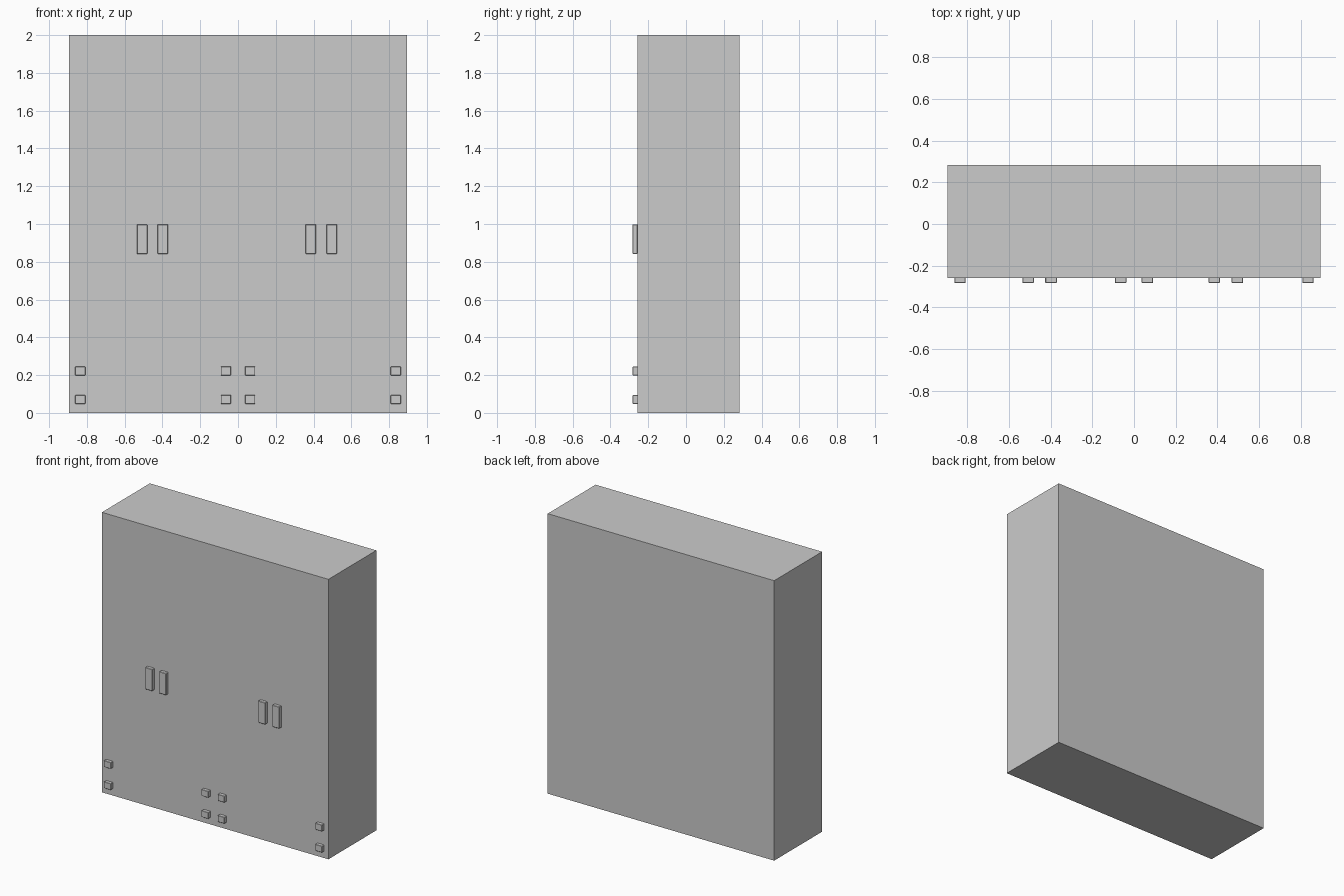
import bpy

if "Cube" in bpy.data.objects:
    bpy.data.objects.remove(bpy.data.objects["Cube"])

HALF_W, BACK, CARCASS_FRONT, FACE, GRIP = 0.895, 0.283, -0.235, -0.258, -0.283


def box(name, x0, x1, y0, y1, z0, z1, bevel=0.0):
    bpy.ops.mesh.primitive_cube_add(
        size=1, location=((x0 + x1) / 2, (y0 + y1) / 2, (z0 + z1) / 2))
    ob = bpy.context.object
    ob.name = name
    ob.scale = (x1 - x0, y1 - y0, z1 - z0)
    bpy.ops.object.transform_apply(location=False, rotation=False, scale=True)
    if bevel:
        mod = ob.modifiers.new("soft_edges", 'BEVEL')
        mod.width = bevel
        mod.segments = 1
    return ob


# Main cabinet body
box("carcass", -HALF_W, HALF_W, CARCASS_FRONT, BACK, 0, 2)

# Four flush doors
door_w = HALF_W / 2
for i in range(4):
    x = -HALF_W + i * door_w
    box(f"door_{i + 1}", x, x + door_w, FACE, CARCASS_FRONT, 0.28, 2)

# Upright door handles, in pairs beside the door seams
for i, x in enumerate((-0.508, -0.398, 0.385, 0.496)):
    box(f"door_handle_{i + 1}", x - 0.028, x + 0.028, GRIP, FACE + 0.002,
        0.842, 0.998, bevel=0.003)

# Two rows of two drawers, each with two square knobs
for row, (z0, z1, zk) in enumerate(((0, 0.145, 0.071), (0.145, 0.28, 0.222))):
    for side, x0 in (("left", -HALF_W), ("right", 0)):
        box(f"drawer_{side}_{row + 1}", x0, x0 + HALF_W, FACE, CARCASS_FRONT, z0, z1)
    for i, x in enumerate((-0.835, -0.064, 0.064, 0.835)):
        box(f"drawer_knob_{row + 1}_{i + 1}", x - 0.027, x + 0.027, GRIP,
            FACE + 0.002, zk - 0.023, zk + 0.023, bevel=0.002)
